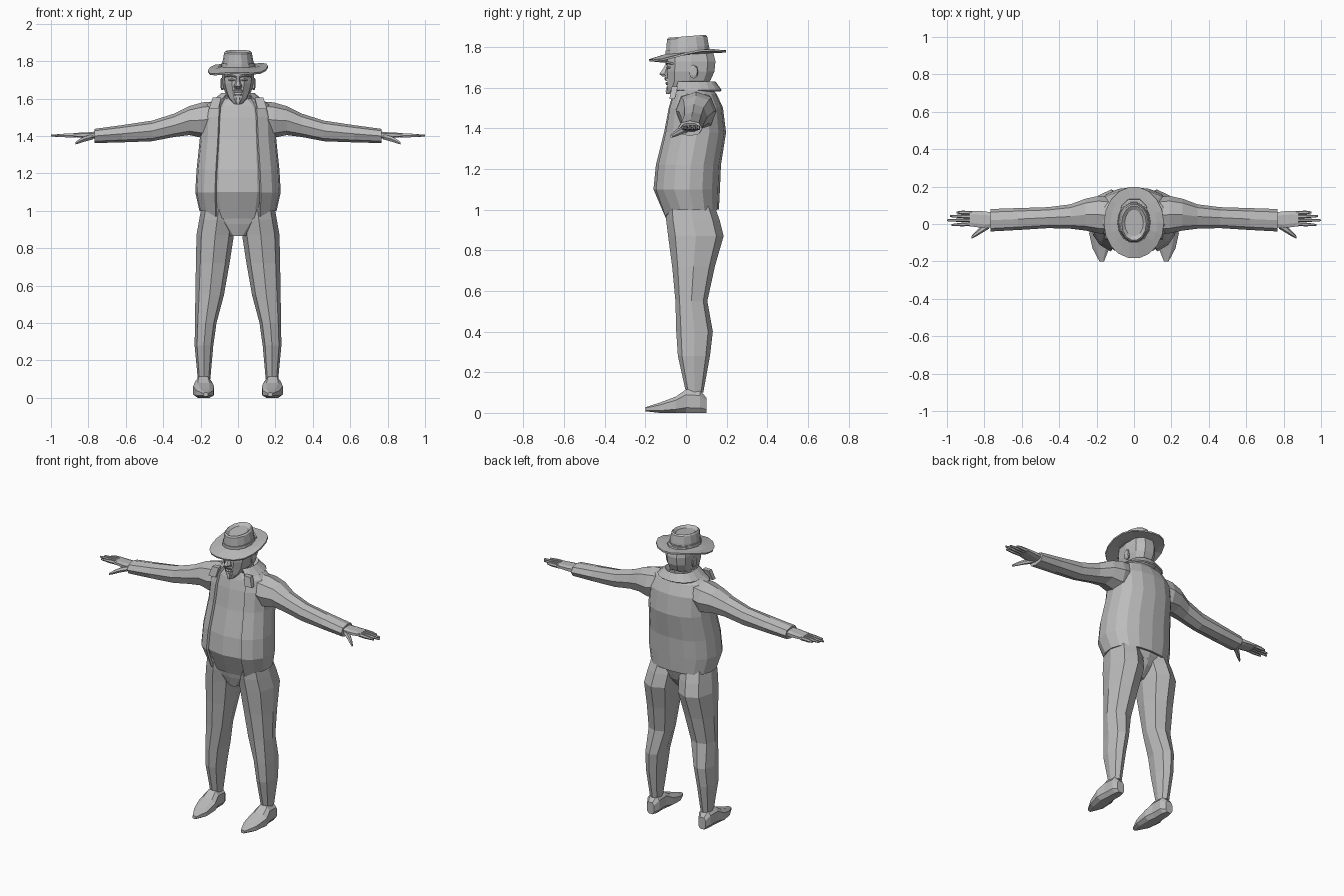
import bpy, math

grey = bpy.data.materials.new("plain_grey")
grey.diffuse_color = (0.5, 0.5, 0.5, 1)


def add(name, verts, faces, mirror=False, thick=0):
    me = bpy.data.meshes.new(name)
    me.from_pydata(verts, [], faces)
    me.materials.append(grey)
    ob = bpy.data.objects.new(name, me)
    bpy.context.collection.objects.link(ob)
    if thick:
        m = ob.modifiers.new("thickness", 'SOLIDIFY')
        m.thickness, m.offset = thick, 0
    if mirror:
        ob.modifiers.new("mirror", 'MIRROR')
    return ob


def sgnpow(v, e):
    return math.copysign(abs(v) ** e, v)


def loft(name, axis, rings, n=8, p=2.4, mirror=False, half=0, tilt=0):
    """Closed loft; each ring is (position, u0, u1, v0, v1) bounds across the axis."""
    unit = [(sgnpow(math.cos(t), 2 / p), sgnpow(math.sin(t), 2 / p))
            for t in (2 * math.pi * (i + half) / n for i in range(n))]
    mu, mv = max(u for u, v in unit), max(v for u, v in unit)
    verts = []
    for a, u0, u1, v0, v1 in rings:
        for u, v in unit:
            q = ((u0 + u1) / 2 + u / mu * (u1 - u0) / 2, (v0 + v1) / 2 + v / mv * (v1 - v0) / 2)
            x, y, z = {'x': (a, q[0], q[1]), 'y': (q[0], a, q[1]), 'z': (q[0], q[1], a)}[axis]
            verts.append((x, y, z + tilt * y))
    faces = [(r * n + i, r * n + (i + 1) % n, (r + 1) * n + (i + 1) % n, (r + 1) * n + i)
             for r in range(len(rings) - 1) for i in range(n)]
    faces += [tuple(range(n))[::-1], tuple(range((len(rings) - 1) * n, len(rings) * n))]
    if axis == 'y':
        faces = [f[::-1] for f in faces]
    if rings[0][0] > rings[-1][0]:
        faces = [f[::-1] for f in faces]
    return add(name, verts, faces, mirror)


def body(name, rows, n=12, **kw):
    """Loft centred on x = 0 from (z, half width, front y, back y)."""
    return loft(name, 'z', [(z, -w, w, f, b) for z, w, f, b in rows], n, **kw)


def wrap(name, rows, n=14, p=2.3, thick=0.014, drop=0):
    """Open shell around the back; rows are (z, half width, front y, back y, opening half width)."""
    verts, faces = [], []
    for k, (z, w, f, b, gap) in enumerate(rows):
        t0 = math.asin((gap / w) ** (p / 2))
        for i in range(n + 1):
            t = t0 + (2 * math.pi - 2 * t0) * i / n
            x = w * sgnpow(math.sin(t), 2 / p)
            y = (f + b) / 2 - (b - f) / 2 * sgnpow(math.cos(t), 2 / p)
            verts.append((x, y, z - (drop if k == 0 and i in (0, n) else 0)))
    m = n + 1
    for r in range(len(rows) - 1):
        faces += [(r * m + i, r * m + i + 1, (r + 1) * m + i + 1, (r + 1) * m + i) for i in range(n)]
    return add(name, verts, faces, thick=thick)


# Shirt and open waistcoat
body("shirt", [(0.96, .16, -.10, .13), (1.10, .19, -.16, .14), (1.22, .185, -.148, .15),
               (1.38, .175, -.108, .17), (1.50, .17, -.085, .15), (1.56, .15, -.068, .12),
               (1.61, .07, -.05, .10)], p=2.3)
wrap("jacket", [(1.00, .20, -.115, .155, .115), (1.10, .222, -.16, .16, .12),
                (1.22, .215, -.148, .165, .115), (1.38, .198, -.11, .19, .105),
                (1.50, .195, -.087, .175, .10), (1.565, .165, -.07, .145, .095),
                (1.60, .105, -.055, .115, .075)], drop=.03)
wrap("collar", [(1.595, .075, -.05, .11, .05), (1.625, .09, -.06, .145, .06),
                (1.585, .135, -.075, .172, .09)], thick=.01)
# Lapel ends lying on the chest
loft("lapel", 'z', [(1.545, .105, .155, -.082, -.055), (1.605, .09, .135, -.07, -.04)],
     4, half=.5, mirror=True)

# Trousers
body("hips", [(0.865, .045, -.07, .07), (0.93, .12, -.09, .12), (0.99, .185, -.102, .14),
              (1.03, .19, -.11, .14)], p=2.2)
loft("trouser_leg", 'z', [(.10, .148, .215, .0, .085), (.28, .132, .232, -.04, .118),
     (.40, .115, .23, -.048, .132), (.55, .075, .228, -.052, .105), (.72, .045, .225, -.068, .142),
     (.87, .022, .222, -.088, .185), (.95, .015, .208, -.098, .165), (1.02, .01, .195, -.10, .14)],
     8, 2.3, True)

# Pointed shoes
loft("shoe", 'y', [(.10, .16, .21, .0, .075), (.07, .142, .225, .0, .11), (.0, .142, .228, .0, .115),
     (-.05, .128, .24, .0, .08), (-.13, .132, .222, .0, .05), (-.2, .16, .185, .008, .028)],
     8, 3, True, .5)

# Sleeves with cuffs
loft("sleeve", 'x', [(.10, -.05, .14, 1.42, 1.585), (.19, -.05, .15, 1.39, 1.58),
     (.26, -.035, .135, 1.405, 1.56), (.34, -.025, .105, 1.395, 1.52), (.46, -.022, .09, 1.372, 1.482),
     (.62, -.032, .085, 1.366, 1.458), (.768, -.04, .08, 1.362, 1.438)], 8, 2.2, True)

# Hands, fingers and thumbs
loft("palm", 'x', [(.75, -.018, .06, 1.385, 1.425), (.80, -.022, .068, 1.387, 1.42),
     (.88, -.012, .07, 1.395, 1.416)], 8, 3, True, .5)
for i, (y0, y1, tip) in enumerate([(.0, -.005, .975), (.02, .02, 1.0), (.04, .042, .985), (.06, .062, .95)]):
    loft("finger_%d" % (i + 1), 'x', [(.865, y0 - .0105, y0 + .0105, 1.393, 1.415),
         (.92, (y0 + y1) / 2 - .01, (y0 + y1) / 2 + .01, 1.393, 1.413),
         (tip, y1 - .005, y1 + .005, 1.397, 1.407)], 6, 2, True)
loft("thumb", 'x', [(.775, -.025, .02, 1.382, 1.41), (.82, -.052, -.015, 1.37, 1.398),
     (.85, -.07, -.043, 1.36, 1.382), (.87, -.08, -.066, 1.355, 1.367)], 6, 2, True)

# Head, neck and face
body("neck", [(1.53, .075, -.04, .11), (1.60, .06, -.03, .11), (1.68, .06, -.03, .12)], 8)
body("head", [(1.572, .022, -.09, -.045), (1.60, .052, -.092, .06), (1.635, .07, -.09, .12),
              (1.68, .083, -.093, .14), (1.73, .086, -.092, .145), (1.79, .078, -.085, .13)], 10, p=2.5)
body("nose", [(1.655, .02, -.115, -.08), (1.667, .022, -.132, -.08), (1.69, .013, -.115, -.08),
              (1.72, .008, -.098, -.08)], 6, p=2)
body("moustache", [(1.632, .034, -.098, -.07), (1.645, .026, -.107, -.07), (1.652, .014, -.104, -.07)], 8)
body("lower_lip", [(1.614, .018, -.098, -.07), (1.622, .024, -.102, -.07), (1.628, .02, -.098, -.07)], 8)
body("goatee", [(1.568, .006, -.098, -.085), (1.585, .018, -.1, -.06), (1.605, .014, -.096, -.06)], 6)
loft("brow", 'x', [(.01, -.101, -.075, 1.711, 1.721), (.035, -.1, -.07, 1.718, 1.73),
     (.066, -.078, -.05, 1.714, 1.722)], 6, mirror=True)
loft("eye", 'x', [(.016, -.096, -.08, 1.697, 1.702), (.032, -.096, -.075, 1.692, 1.707),
     (.05, -.087, -.07, 1.697, 1.702)], 6, mirror=True)
loft("ear", 'x', [(.07, .02, .045, 1.65, 1.7), (.088, .015, .06, 1.645, 1.712),
     (.093, .028, .056, 1.66, 1.705)], 8, mirror=True)

# Hat: wavy brim, band and dented crown
n, verts, faces = 18, [], []
for s in (0, .55, 1):
    for i in range(n):
        t = 2 * math.pi * i / n
        c, sn = math.cos(t), math.sin(t)
        z = 1.768 + s * (-.011 + .022 * sn + .009 * c) + .008 * s * math.sin(3 * t + .6)
        verts.append(((.08 + .08 * s) * c, .008 + (.105 + .087 * s) * sn, z + .06 * .1 * sn))
for r in range(2):
    faces += [(r * n + i, (r + 1) * n + i, (r + 1) * n + (i + 1) % n, r * n + (i + 1) % n) for i in range(n)]
add("hat_brim", verts, faces, thick=.01)
body("hat_band", [(1.76, .09, -.1, .118), (1.79, .088, -.1, .116)], 14, p=2, tilt=.06)
body("hat_crown", [(1.76, .086, -.098, .115), (1.80, .082, -.096, .112), (1.845, .074, -.094, .104),
                   (1.853, .066, -.086, .096), (1.84, .05, -.065, .075)], 14, p=2, tilt=.08)
